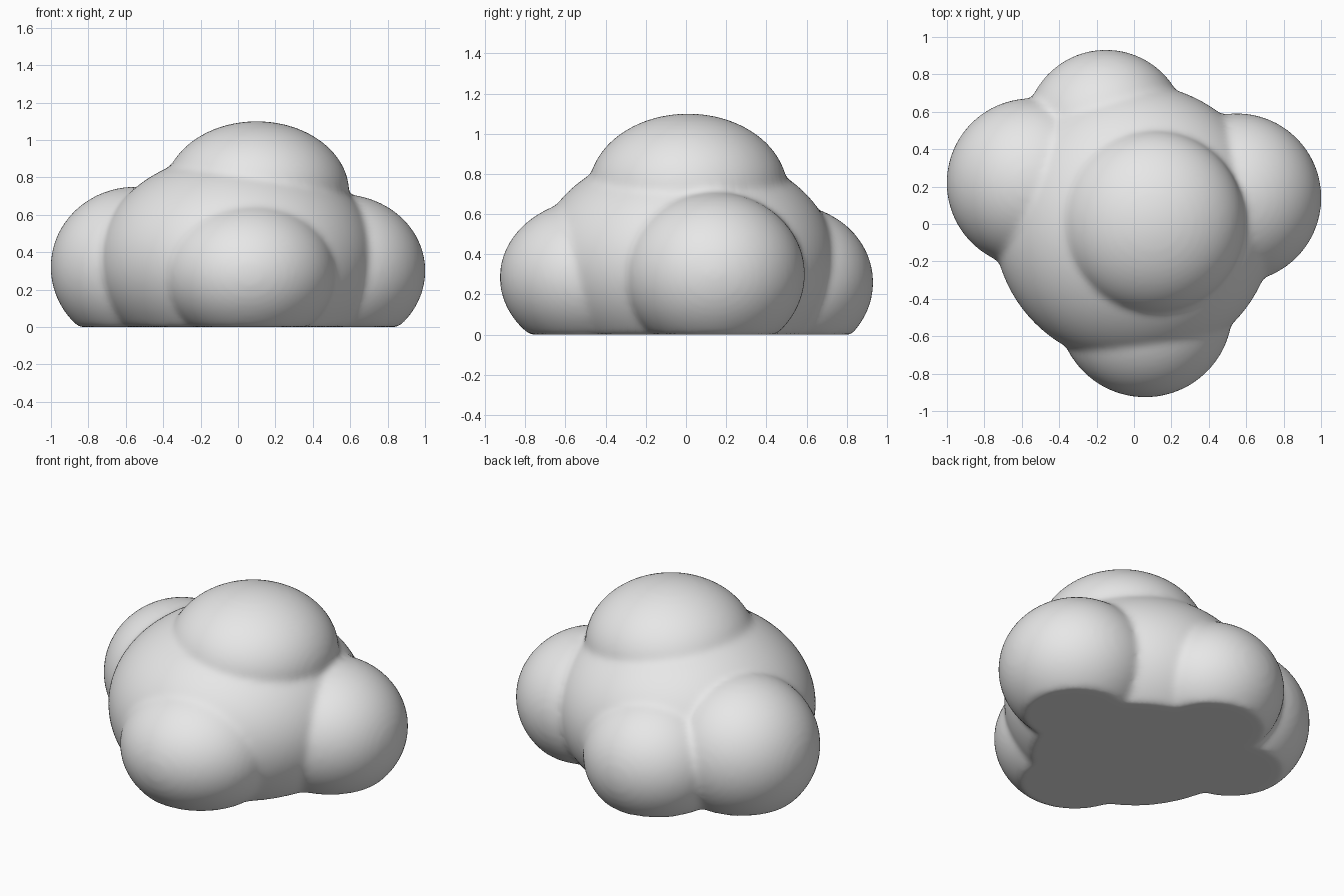
import bpy, bmesh
from mathutils import Matrix

if "Cube" in bpy.data.objects:
    bpy.data.objects.remove(bpy.data.objects["Cube"])

# Puffs of the cloud: centre, horizontal radius, vertical radius
PUFFS = [
    ((0.00, 0.00, 0.35), 0.75, 0.58),    # main body
    ((0.10, 0.01, 0.72), 0.495, 0.38),   # top
    ((-0.55, 0.22, 0.32), 0.452, 0.43),  # left
    ((0.55, 0.14, 0.30), 0.452, 0.41),   # right
    ((-0.15, 0.50, 0.26), 0.432, 0.39),  # back
    ((0.06, -0.46, 0.285), 0.467, 0.39), # front
]

bm = bmesh.new()
for centre, r, rz in PUFFS:
    mat = Matrix.Translation(centre) @ Matrix.Diagonal((r, r, rz, 1))
    bmesh.ops.create_icosphere(bm, subdivisions=5, radius=1, matrix=mat)

# Flat underside
bmesh.ops.bisect_plane(bm, geom=bm.verts[:] + bm.edges[:] + bm.faces[:],
                       plane_co=(0, 0, 0), plane_no=(0, 0, 1))
for v in bm.verts:
    v.co.z = max(v.co.z, 0.0)

mesh = bpy.data.meshes.new("cloud")
bm.to_mesh(mesh)
bm.free()
cloud = bpy.data.objects.new("cloud", mesh)
bpy.context.collection.objects.link(cloud)

# Fuse the puffs into one skin and soften the creases
fuse = cloud.modifiers.new("fuse", 'REMESH')
fuse.mode = 'VOXEL'
fuse.voxel_size = 0.02
fuse.use_smooth_shade = True
soften = cloud.modifiers.new("soften", 'SMOOTH')
soften.factor = 0.5
soften.iterations = 8

# Colour
grey = bpy.data.materials.new("cloud white")
grey.diffuse_color = (0.8, 0.8, 0.8, 1)
grey.use_nodes = True
grey.node_tree.nodes["Principled BSDF"].inputs["Base Color"].default_value = grey.diffuse_color
mesh.materials.append(grey)
